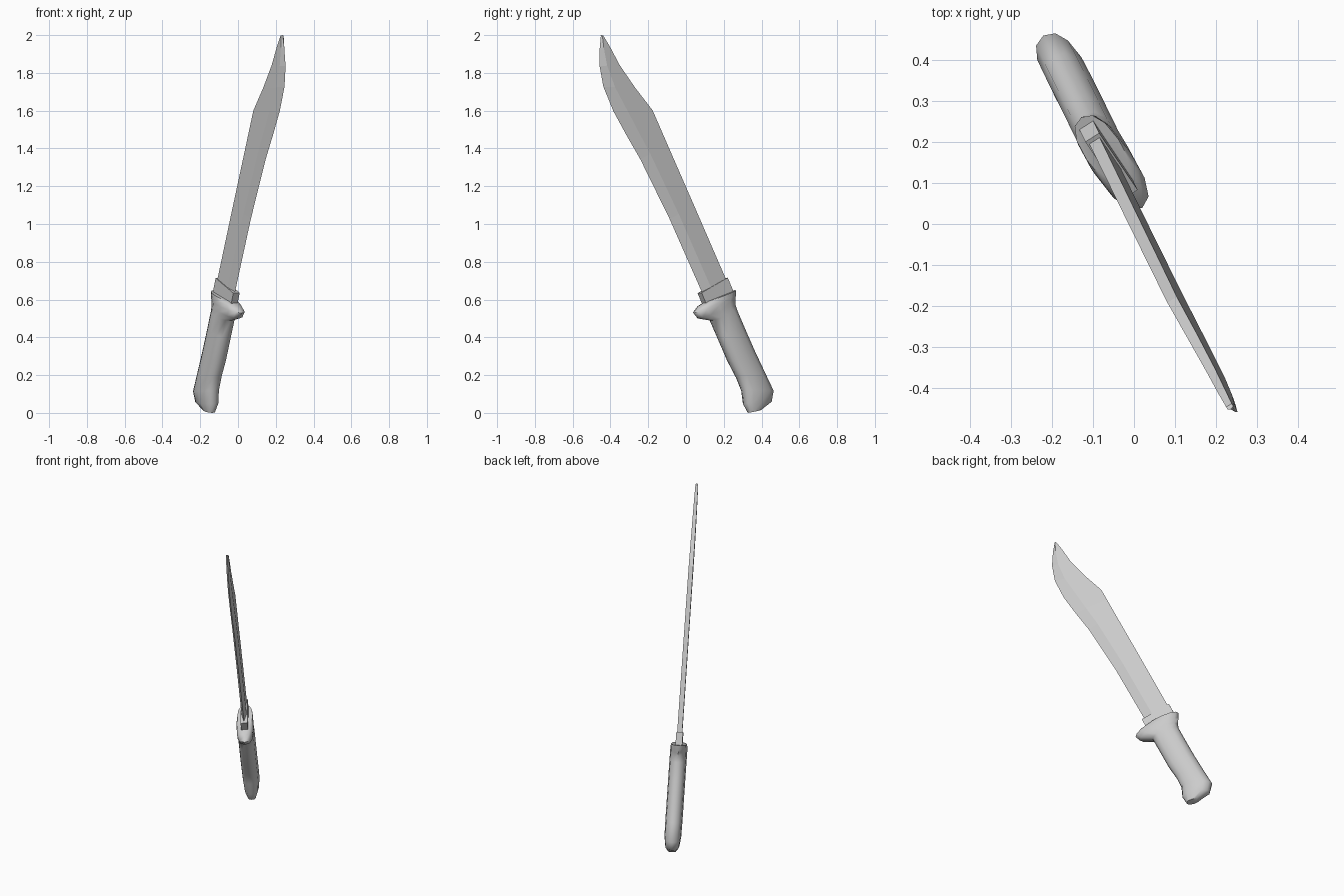
import bpy, bmesh, math
from mathutils import Vector, Matrix

cube = bpy.data.objects.get("Cube")
if cube:
    bpy.data.objects.remove(cube, do_unlink=True)

# One plain grey for the whole knife
grey = bpy.data.materials.new("plain_grey")
grey.use_nodes = True
colour = (0.6, 0.6, 0.6, 1)
grey.diffuse_color = colour
grey.node_tree.nodes["Principled BSDF"].inputs["Base Color"].default_value = colour

# Knife plane: local x runs towards the cutting edge, y up, z through the thickness
N = Vector((0.8415, 0.5376, 0.055)).normalized()
E1 = Vector((0.5384, -0.8427, 0)).normalized()
E2 = E1.cross(N)
E2 = E2 if E2.z > 0 else -E2
ORIGIN = N * 0.067


def place(s, t, k):
    return ORIGIN + E1 * s + E2 * t + N * k


def loft(name, rings, smooth=False):
    """Skin a list of equal-length rings of (s, t, k) points and cap both ends."""
    bm = bmesh.new()
    loops = [[bm.verts.new(place(*p)) for p in ring] for ring in rings]
    for a, b in zip(loops, loops[1:]):
        n = len(a)
        for i in range(n):
            j = (i + 1) % n
            bm.faces.new((a[i], a[j], b[j], b[i]))
    bm.faces.new(loops[0])
    bm.faces.new(loops[-1])
    bmesh.ops.recalc_face_normals(bm, faces=bm.faces)
    mesh = bpy.data.meshes.new(name)
    bm.to_mesh(mesh)
    bm.free()
    mesh.materials.append(grey)
    ob = bpy.data.objects.new(name, mesh)
    bpy.context.scene.collection.objects.link(ob)
    if smooth:
        bpy.ops.object.select_all(action="DESELECT")
        ob.select_set(True)
        bpy.context.view_layer.objects.active = ob
        bpy.ops.object.shade_smooth_by_angle(angle=math.radians(50))
    return ob


def blade_ring(spine, edge, h):
    """Flat-sided section with a bevel ground down to the cutting edge."""
    s, e = Vector(spine), Vector(edge)
    b = s.lerp(e, 0.66)
    return [(s.x, s.y, -h), (b.x, b.y, -h), (e.x, e.y, 0), (b.x, b.y, h), (s.x, s.y, h)]


def grip_ring(back, front, r, sides=12):
    """Slightly squared oval between the back and front of the grip."""
    b, f = Vector(back), Vector(front)
    mid, half = (b + f) / 2, (f - b) / 2
    ring = []
    for i in range(sides):
        a = math.tau * i / sides
        c, d = math.cos(a), math.sin(a)
        p = mid + half * math.copysign(abs(c) ** 0.85, c)
        ring.append((p.x, p.y, r * math.copysign(abs(d) ** 0.85, d)))
    return ring


# Blade: spine point, edge point, half thickness
blade = [
    ((-0.264, 0.62), (-0.112, 0.57), 0.0150),
    ((-0.035, 1.10), (0.110, 1.025), 0.0145),
    ((0.119, 1.42), (0.282, 1.34), 0.0140),
    ((0.169, 1.525), (0.366, 1.47), 0.0138),
    ((0.205, 1.60), (0.443, 1.596), 0.0135),
    ((0.310, 1.72), (0.501, 1.725), 0.0125),
    ((0.402, 1.84), (0.521, 1.835), 0.0110),
    ((0.460, 1.94), (0.517, 1.93), 0.0095),
    ((0.496, 1.995), (0.507, 1.999), 0.0080),
]
loft("blade", [blade_ring(*row) for row in blade])


# Collar around the blade root
def collar_ring(spine, edge, h=0.02):
    return [(*spine, -h), (*edge, -h), (*edge, h), (*spine, h)]


loft("collar", [collar_ring((-0.265, 0.640), (-0.098, 0.560)),
                collar_ring((-0.232, 0.712), (-0.065, 0.632))])

# Handle: back point, front point, half thickness, from pommel to guard
handle = [
    ((-0.425, 0.012), (-0.350, -0.003), 0.026),
    ((-0.492, 0.055), (-0.322, 0.045), 0.043),
    ((-0.505, 0.112), (-0.315, 0.115), 0.050),
    ((-0.450, 0.215), (-0.285, 0.185), 0.051),
    ((-0.393, 0.325), (-0.235, 0.270), 0.051),
    ((-0.337, 0.440), (-0.173, 0.400), 0.051),
    ((-0.290, 0.540), (-0.132, 0.485), 0.051),
    ((-0.284, 0.570), (-0.050, 0.497), 0.051),
    ((-0.286, 0.600), (-0.022, 0.526), 0.051),
    ((-0.288, 0.622), (-0.052, 0.558), 0.050),
    ((-0.288, 0.648), (-0.100, 0.585), 0.046),
]
loft("handle", [grip_ring(*row) for row in handle], smooth=True)
